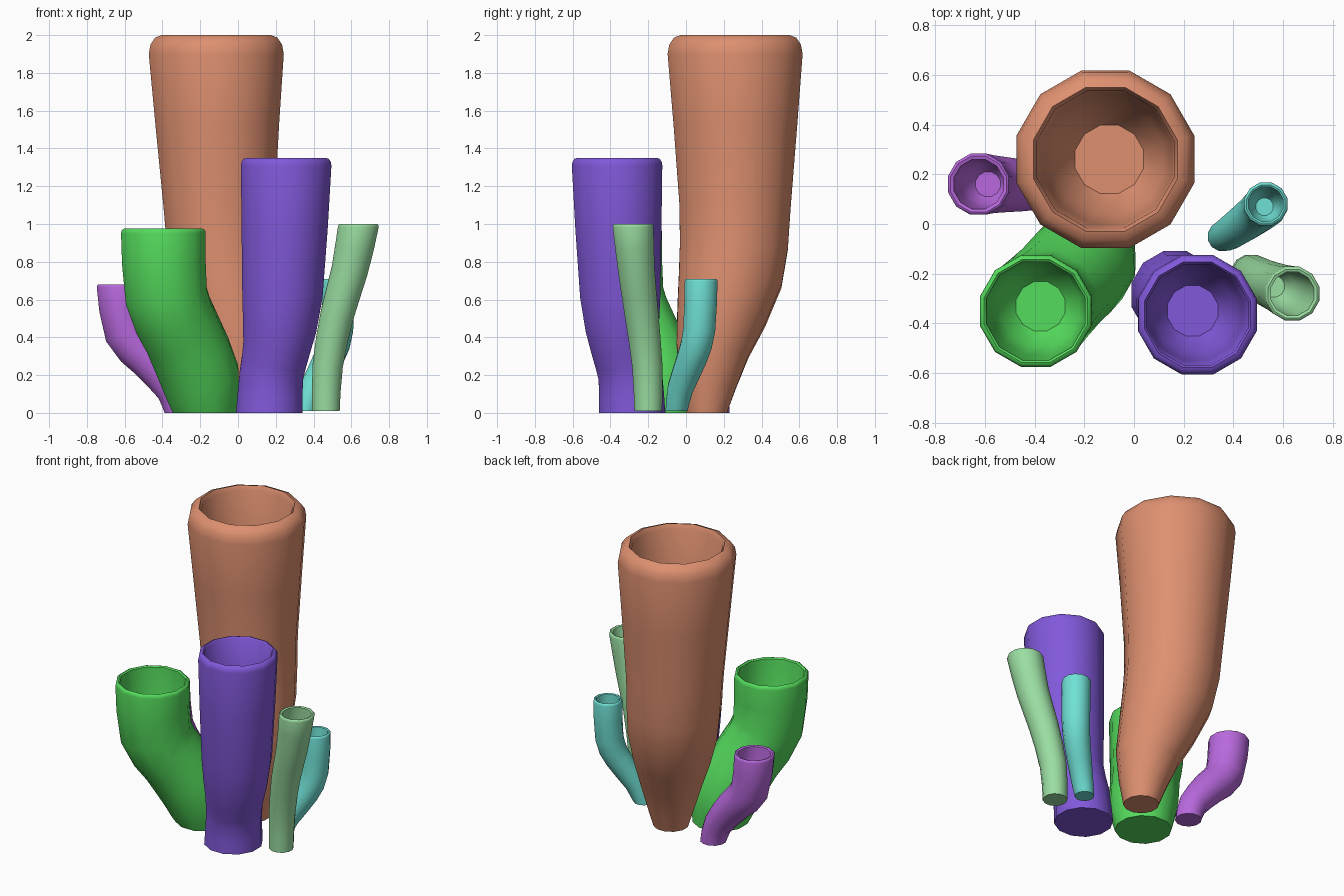
import bpy, bmesh, math
from mathutils import Vector

if "Cube" in bpy.data.objects:
    bpy.data.objects.remove(bpy.data.objects["Cube"], do_unlink=True)

SIDES = 12
UP = Vector((0, 0, 1))


def make_material(name, hex_code):
    channels = [int(hex_code[i:i + 2], 16) / 255 for i in (0, 2, 4)]
    color = [((c + 0.055) / 1.055) ** 2.4 for c in channels] + [1]
    mat = bpy.data.materials.new(name)
    mat.use_nodes = True
    mat.diffuse_color = color
    mat.node_tree.nodes["Principled BSDF"].inputs["Base Color"].default_value = color
    return mat


def smooth_path(points):
    """Insert a Catmull-Rom midpoint in each span of (x, y, z, radius)."""
    pts = [Vector(p) for p in points]
    out = []
    for i in range(len(pts) - 1):
        a, d = pts[max(i - 1, 0)], pts[min(i + 2, len(pts) - 1)]
        out += [pts[i], (pts[i] + pts[i + 1]) * 0.5625 - (a + d) * 0.0625]
    return out + [pts[-1]]


def make_tube(name, mat, points, bevel, inner, depth):
    """Hollow tube along a path, with a rounded lip and a cup-shaped opening."""
    path = smooth_path(points)
    bm = bmesh.new()
    rings = []

    def add_ring(center, radius, axis=UP):
        turn = UP.rotation_difference(axis)
        ring = []
        for k in range(SIDES):
            a = math.tau * (k + 0.5) / SIDES
            offset = turn @ Vector((radius * math.cos(a), radius * math.sin(a), 0))
            ring.append(bm.verts.new(center + offset))
        if rings:
            for k in range(SIDES):
                n = (k + 1) % SIDES
                bm.faces.new((rings[-1][k], rings[-1][n], ring[n], ring[k]))
        rings.append(ring)

    # Outer wall, square to the path
    for i, p in enumerate(path):
        axis = UP
        if 0 < i < len(path) - 1:
            axis = (path[i + 1].xyz - path[i - 1].xyz).normalized()
        add_ring(p.xyz, p.w, axis)
    bm.faces.new(reversed(rings[0]))

    # Rounded lip
    top, radius = path[-1].xyz, path[-1].w
    for step in (1, 2, 3):
        a = math.pi / 2 * step / 3
        add_ring(top + UP * bevel * math.sin(a), radius - bevel * 0.7 * (1 - math.cos(a)))
    rim = top + UP * bevel
    add_ring(rim - UP * bevel * 0.3, inner)

    # Inner wall leaning along the path, closed by a rounded floor
    lean = path[-1].xyz - path[-3].xyz
    lean = lean / lean.z
    for drop, scale in ((0.5, 0.94), (0.8, 0.8), (0.95, 0.5)):
        add_ring(rim - lean * depth * drop, inner * scale)
    bm.faces.new(rings[-1])

    bmesh.ops.recalc_face_normals(bm, faces=bm.faces)
    mesh = bpy.data.meshes.new(name)
    bm.to_mesh(mesh)
    bm.free()
    mesh.materials.append(mat)
    obj = bpy.data.objects.new(name, mesh)
    bpy.context.collection.objects.link(obj)
    bpy.ops.object.select_all(action="DESELECT")
    obj.select_set(True)
    bpy.context.view_layer.objects.active = obj
    bpy.ops.object.shade_smooth_by_angle(angle=math.radians(40))


# Tall tube at the back
make_tube("tall_tube", make_material("terracotta", "DE9070"), [
    (0.035, 0.11, 0, 0.11), (0.01, 0.14, 0.33, 0.2), (-0.07, 0.235, 0.72, 0.285),
    (-0.1, 0.26, 1.1, 0.305), (-0.115, 0.26, 1.9, 0.37)], 0.1, 0.285, 0.9)

# Medium tube in front
make_tube("front_tube", make_material("violet", "8259DB"), [
    (0.165, -0.285, 0, 0.182), (0.177, -0.295, 0.2, 0.175), (0.205, -0.325, 0.35, 0.185),
    (0.235, -0.348, 0.62, 0.22), (0.255, -0.365, 1.31, 0.248)], 0.04, 0.21, 0.7)

# Wide bent tube on the right
make_tube("wide_bent_tube", make_material("bright green", "55DC5D"), [
    (-0.175, -0.12, 0, 0.175), (-0.2, -0.15, 0.19, 0.215), (-0.295, -0.25, 0.42, 0.215),
    (-0.38, -0.335, 0.62, 0.225), (-0.395, -0.35, 0.95, 0.232)], 0.025, 0.205, 0.45)

# Small curved tube on the right
make_tube("small_curved_tube", make_material("orchid", "B969DE"), [
    (-0.31, 0.15, 0, 0.082), (-0.345, 0.15, 0.12, 0.09), (-0.47, 0.155, 0.28, 0.108),
    (-0.59, 0.16, 0.42, 0.12), (-0.625, 0.16, 0.665, 0.127)], 0.015, 0.103, 0.28)

# Slim leaning tube on the left
make_tube("slim_leaning_tube", make_material("pale green", "9BDEA2"), [
    (0.465, -0.2, 0.01, 0.076), (0.475, -0.205, 0.25, 0.083), (0.525, -0.235, 0.52, 0.092),
    (0.59, -0.262, 0.75, 0.1), (0.637, -0.28, 0.985, 0.112)], 0.015, 0.09, 0.4)

# Small curved tube on the left
make_tube("left_curved_tube", make_material("turquoise", "70E1D5"), [
    (0.355, -0.05, 0.01, 0.06), (0.395, -0.03, 0.13, 0.07), (0.485, 0.035, 0.3, 0.082),
    (0.525, 0.07, 0.44, 0.088), (0.53, 0.08, 0.695, 0.09)], 0.015, 0.072, 0.28)
